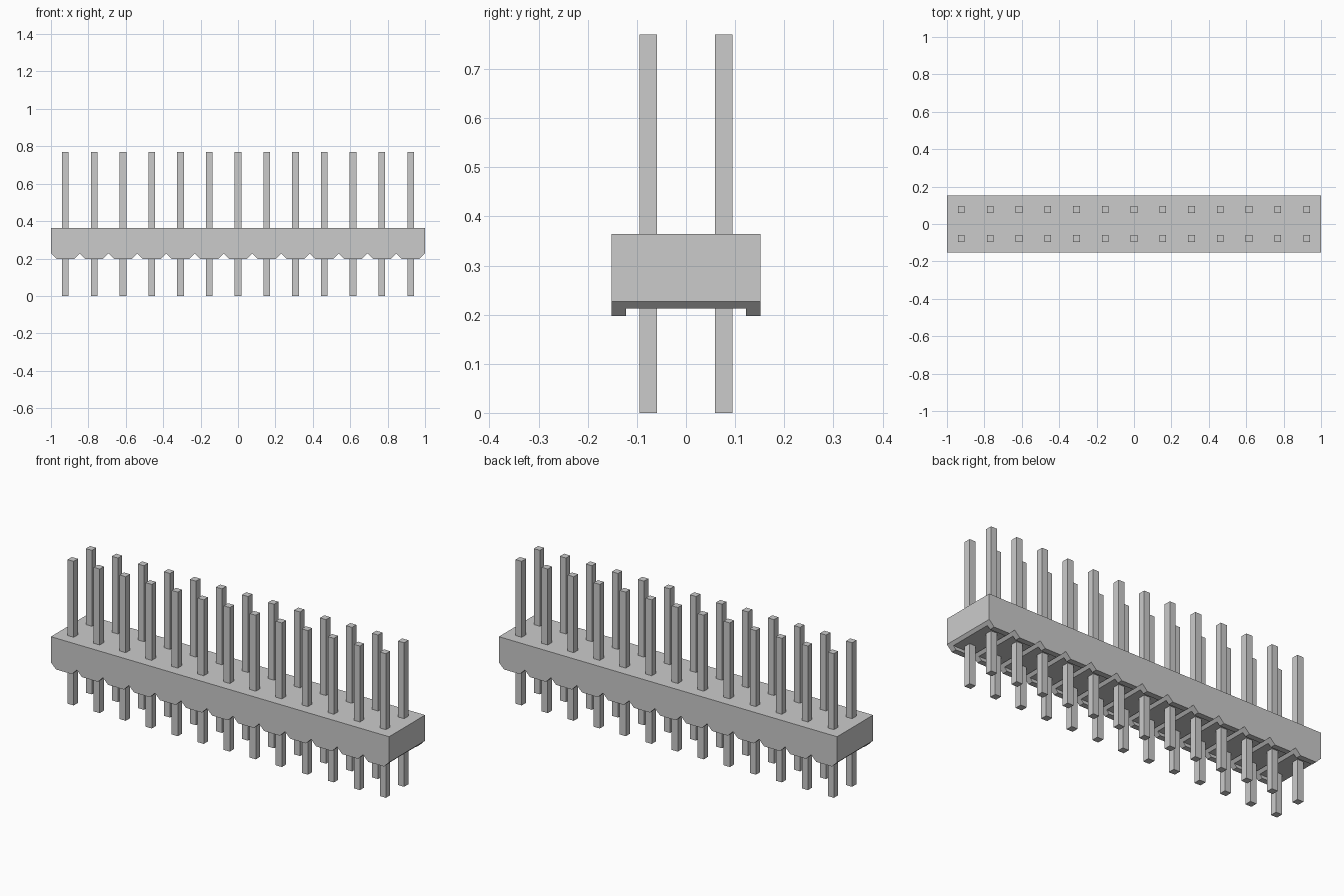
import bpy
import bmesh

default = bpy.data.objects.get("Cube")
if default:
    bpy.data.objects.remove(default, do_unlink=True)

COLUMNS = 13
PITCH = 2 / COLUMNS
HALF_DEPTH = 0.152
TOP, BOTTOM, RECESS = 0.364, 0.197, 0.213
CHAMFER = 0.03
PIN_WIDTH, PIN_HEIGHT = 0.036, 0.77

grey = bpy.data.materials.new("plain grey")
grey.use_nodes = True
color = (0.6, 0.6, 0.6, 1)
grey.diffuse_color = color
grey.node_tree.nodes["Principled BSDF"].inputs["Base Color"].default_value = color


def add_object(name, mesh):
    obj = bpy.data.objects.new(name, mesh)
    bpy.context.collection.objects.link(obj)
    return obj


def box_mesh(name, size, center_z):
    bm = bmesh.new()
    bmesh.ops.create_cube(bm, size=1)
    for v in bm.verts:
        v.co = (v.co.x * size[0], v.co.y * size[1], v.co.z * size[2] + center_z)
    mesh = bpy.data.meshes.new(name)
    bm.to_mesh(mesh)
    bm.free()
    mesh.materials.append(grey)
    return mesh


# Housing profile: flat top, bottom chamfered around every column
profile = [(1, TOP), (-1, TOP), (-1, BOTTOM + CHAMFER)]
for i in range(COLUMNS):
    left = -1 + i * PITCH
    right = left + PITCH
    profile += [(left + CHAMFER, BOTTOM), (right - CHAMFER, BOTTOM),
                (right, BOTTOM + CHAMFER)]

bm = bmesh.new()
face = bm.faces.new([bm.verts.new((x, -HALF_DEPTH, z)) for x, z in profile])
extruded = bmesh.ops.extrude_face_region(bm, geom=[face])["geom"]
moved = [g for g in extruded if isinstance(g, bmesh.types.BMVert)]
bmesh.ops.translate(bm, verts=moved, vec=(0, 2 * HALF_DEPTH, 0))
bmesh.ops.recalc_face_normals(bm, faces=bm.faces)
housing_mesh = bpy.data.meshes.new("housing")
bm.to_mesh(housing_mesh)
bm.free()
housing_mesh.materials.append(grey)
housing = add_object("housing", housing_mesh)

# Shallow channel under the housing, leaving a rail of feet on each side
cutter = add_object("channel_cutter",
                    box_mesh("channel_cutter", (2.2, 0.244, 0.1), RECESS - 0.05))
cutter.hide_render = True
cut = housing.modifiers.new("channel", "BOOLEAN")
cut.operation = "DIFFERENCE"
cut.solver = "EXACT"
cut.object = cutter
bpy.context.view_layer.objects.active = housing
bpy.ops.object.modifier_apply(modifier=cut.name)
bpy.data.objects.remove(cutter, do_unlink=True)

# Two rows of square pins through the housing
pin_mesh = box_mesh("pin", (PIN_WIDTH, PIN_WIDTH, PIN_HEIGHT), PIN_HEIGHT / 2)
for row, side in (("front", -1), ("back", 1)):
    for i in range(COLUMNS):
        pin = add_object(f"{row}_pin_{i + 1}", pin_mesh)
        pin.location = (-1 + (i + 0.5) * PITCH, side * PITCH / 2, 0)
